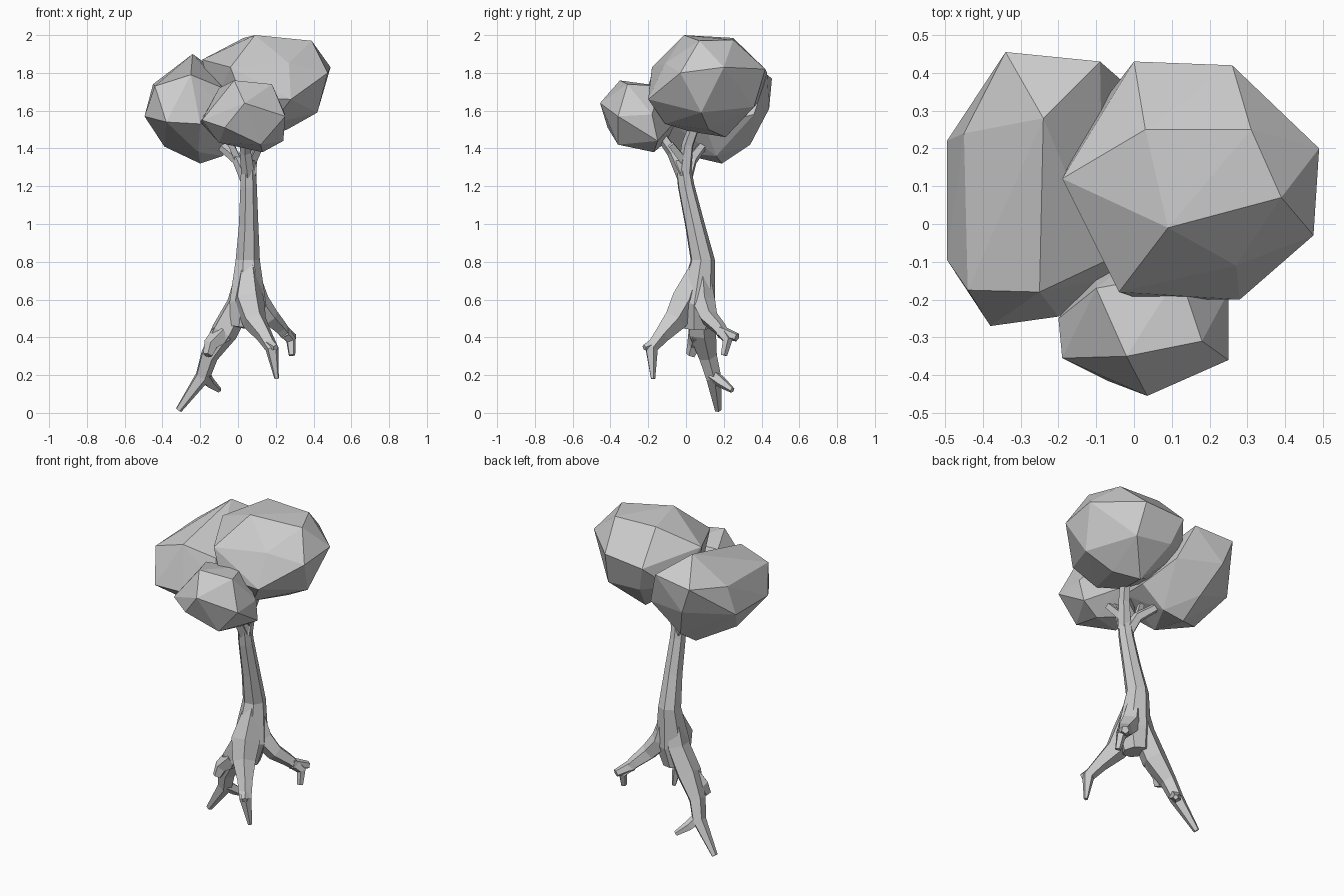
import bpy, bmesh
from math import cos, sin, tau
from mathutils import Vector


def finish(bm, name):
    bmesh.ops.recalc_face_normals(bm, faces=bm.faces)
    mesh = bpy.data.meshes.new(name)
    bm.to_mesh(mesh)
    bm.free()
    ob = bpy.data.objects.new(name, mesh)
    bpy.context.collection.objects.link(ob)
    return ob


def limb(name, path, sides=5):
    """Faceted tapering tube through (x, y, z, radius) stations."""
    bm = bmesh.new()
    pts = [Vector(p[:3]) for p in path]
    rings, prev, side = [], None, None
    for i, p in enumerate(pts):
        d = (pts[min(i + 1, len(pts) - 1)] - pts[max(i - 1, 0)]).normalized()
        if side is None:
            side = d.orthogonal().normalized()
        else:
            side = prev.rotation_difference(d) @ side
        prev, up = d, d.cross(side)
        r = path[i][3]
        rings.append([bm.verts.new(p + r * (cos(tau * k / sides) * side + sin(tau * k / sides) * up))
                      for k in range(sides)])
    for a, b in zip(rings, rings[1:]):
        for k in range(sides):
            n = (k + 1) % sides
            bm.faces.new((a[k], a[n], b[n], b[k]))
    bm.faces.new(rings[0])
    bm.faces.new(rings[-1])
    return finish(bm, name)


def clump(name, corners):
    """Faceted foliage mass: the convex hull of its main corners."""
    bm = bmesh.new()
    for c in corners:
        bm.verts.new(c)
    bmesh.ops.convex_hull(bm, input=bm.verts)
    bmesh.ops.delete(bm, geom=[v for v in bm.verts if not v.link_faces], context='VERTS')
    return finish(bm, name)


# Trunk with flared foot
limb("trunk", [(0.03, 0.05, 0.45, 0.075), (0.05, 0.055, 0.58, 0.1), (0.05, 0.087, 0.81, 0.066),
               (0.055, 0.045, 1.0, 0.053), (0.055, 0.0, 1.2, 0.045), (0.055, -0.02, 1.34, 0.04)], 7)

# Roots
limb("left_root", [(0.03, 0.08, 0.76, 0.04), (0.005, 0.08, 0.58, 0.07), (-0.075, 0.085, 0.43, 0.075),
                   (-0.155, 0.115, 0.3, 0.05), (-0.19, 0.145, 0.19, 0.042), (-0.315, 0.17, 0.015, 0.018)])
limb("left_root_fork", [(-0.18, 0.14, 0.2, 0.035), (-0.15, 0.19, 0.16, 0.03), (-0.1, 0.245, 0.12, 0.015)])
limb("left_root_stub", [(-0.08, 0.07, 0.42, 0.06), (-0.145, 0.045, 0.36, 0.04), (-0.16, 0.025, 0.305, 0.026)])
limb("front_root", [(0.055, 0.065, 0.78, 0.045), (0.055, 0.0, 0.6, 0.085), (0.085, -0.06, 0.49, 0.067),
                    (0.14, -0.13, 0.41, 0.045), (0.18, -0.185, 0.34, 0.036), (0.205, -0.175, 0.18, 0.012)])
limb("front_root_stub", [(0.16, -0.16, 0.37, 0.035), (0.2, -0.22, 0.345, 0.017)])
limb("back_root", [(0.06, 0.08, 0.76, 0.045), (0.1, 0.09, 0.59, 0.065), (0.17, 0.12, 0.505, 0.05),
                   (0.225, 0.175, 0.45, 0.038), (0.28, 0.22, 0.385, 0.028), (0.285, 0.2, 0.305, 0.018)])
limb("back_root_fork", [(0.24, 0.18, 0.43, 0.036), (0.29, 0.27, 0.4, 0.023)])

# Branches into the foliage
limb("right_branch", [(0.06, -0.01, 1.26, 0.04), (0.08, 0.01, 1.42, 0.033), (0.11, 0.06, 1.56, 0.03)])
limb("front_branch", [(0.055, -0.015, 1.26, 0.038), (0.04, -0.07, 1.38, 0.032), (0.04, -0.14, 1.48, 0.028)])
limb("left_branch", [(0.045, 0.0, 1.24, 0.036), (0.0, 0.03, 1.34, 0.032), (-0.11, 0.1, 1.43, 0.024)])
limb("left_branch_fork", [(0.0, 0.03, 1.34, 0.024), (-0.05, 0.0, 1.45, 0.02)], 4)
limb("right_branch_fork", [(0.07, 0.0, 1.32, 0.028), (0.12, -0.08, 1.42, 0.022)], 4)

# Foliage
clump("right_foliage", [
    (0.09, -0.01, 2.0), (0.39, 0.07, 1.97), (0.31, 0.25, 1.975), (0.03, 0.25, 1.985),
    (-0.19, 0.12, 1.87), (-0.04, -0.18, 1.83), (0.27, -0.11, 1.85), (0.28, -0.2, 1.66),
    (0.02, -0.2, 1.67), (0.49, 0.2, 1.83), (0.475, -0.03, 1.8), (0.42, 0.08, 1.59),
    (0.26, 0.42, 1.82), (0.0, 0.43, 1.80), (0.28, 0.36, 1.62), (0.05, 0.38, 1.64),
    (0.18, -0.11, 1.53), (0.1, 0.02, 1.49), (0.26, 0.12, 1.5), (0.13, 0.21, 1.46),
    (-0.13, 0.06, 1.63), (-0.1, 0.3, 1.67)])
clump("left_foliage", [
    (-0.24, 0.28, 1.9), (-0.25, -0.18, 1.79), (-0.44, -0.175, 1.73), (-0.45, 0.24, 1.74),
    (-0.495, 0.22, 1.57), (-0.495, -0.095, 1.57), (-0.38, -0.27, 1.54), (-0.2, -0.245, 1.53),
    (-0.08, -0.1, 1.72), (-0.05, -0.14, 1.58), (-0.34, 0.455, 1.77), (-0.09, 0.43, 1.79),
    (-0.01, 0.36, 1.58), (-0.28, 0.44, 1.61), (-0.39, 0.06, 1.41), (-0.2, 0.19, 1.32),
    (-0.08, 0.16, 1.36), (-0.2, 0.34, 1.42), (-0.21, -0.07, 1.38), (0.02, 0.1, 1.52)])
clump("front_foliage", [
    (-0.02, -0.35, 1.76), (0.18, -0.31, 1.74), (-0.1, -0.17, 1.72), (0.12, -0.13, 1.73),
    (0.035, -0.455, 1.64), (-0.19, -0.355, 1.55), (-0.2, -0.25, 1.54), (0.25, -0.36, 1.57),
    (0.25, -0.18, 1.58), (-0.07, -0.415, 1.51), (0.12, -0.36, 1.42), (0.13, -0.17, 1.38),
    (-0.1, -0.28, 1.43), (0.24, -0.15, 1.44), (-0.1, -0.1, 1.44), (0.05, -0.05, 1.55)])
